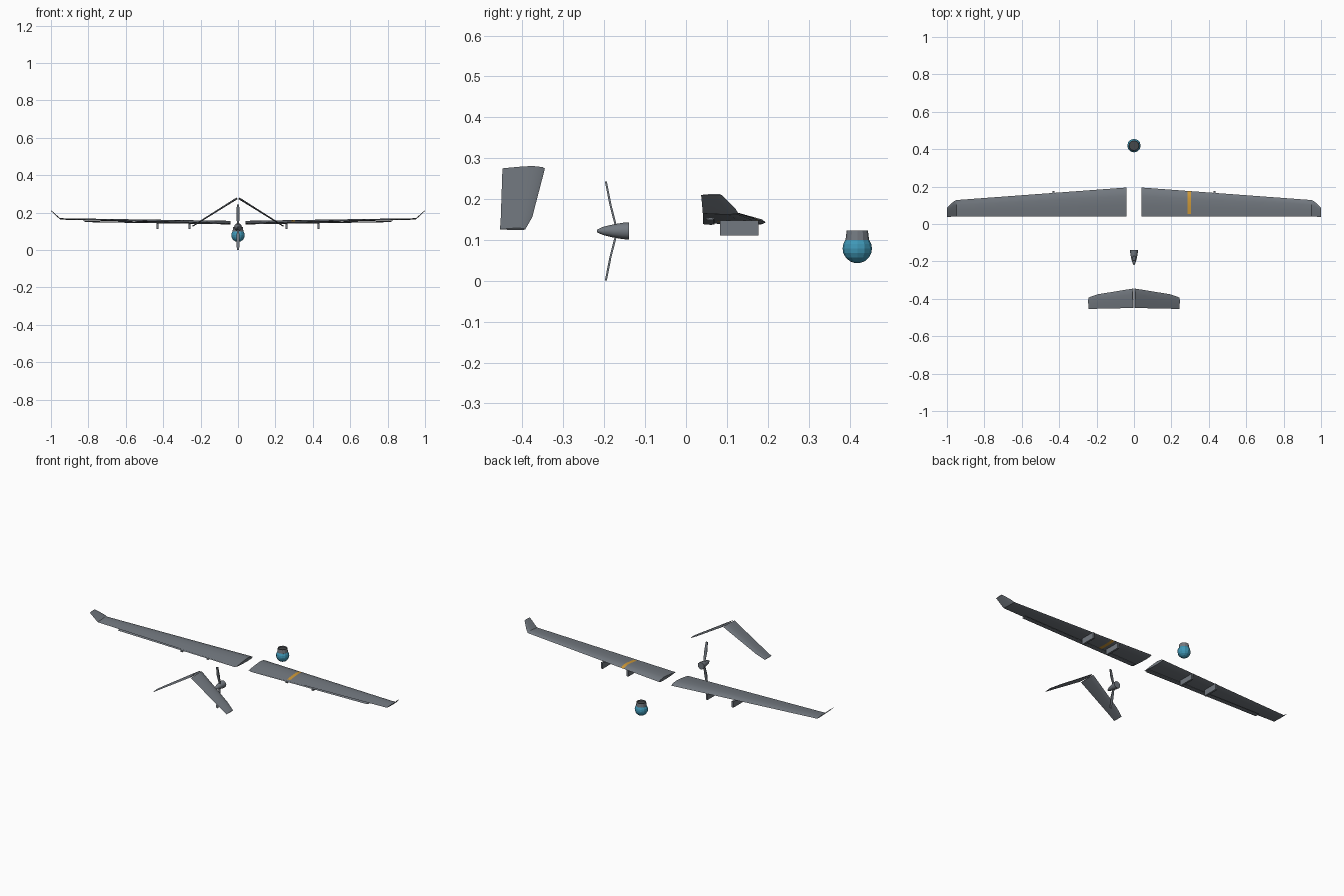
import bpy, bmesh, math
from mathutils import Matrix, Vector

if "Cube" in bpy.data.objects:
    bpy.data.objects.remove(bpy.data.objects["Cube"])


def material(name, colour):
    m = bpy.data.materials.new(name)
    m.use_nodes = True
    m.diffuse_color = (*colour, 1)
    m.node_tree.nodes["Principled BSDF"].inputs["Base Color"].default_value = (*colour, 1)
    return m


GREY = material("airframe grey", (0.17, 0.19, 0.215))
DARK = material("dark grey", (0.06, 0.065, 0.07))
BLUE = material("sensor blue", (0.05, 0.31, 0.47))
ORANGE = material("stripe orange", (0.62, 0.32, 0.04))


def finish(bm, name, mats, smooth=30):
    bmesh.ops.recalc_face_normals(bm, faces=bm.faces[:])
    mesh = bpy.data.meshes.new(name)
    bm.to_mesh(mesh)
    bm.free()
    for m in mats:
        mesh.materials.append(m)
    ob = bpy.data.objects.new(name, mesh)
    bpy.context.collection.objects.link(ob)
    if smooth:
        bpy.ops.object.select_all(action="DESELECT")
        ob.select_set(True)
        bpy.context.view_layer.objects.active = ob
        bpy.ops.object.shade_smooth_by_angle(angle=math.radians(smooth))
    return ob


def skin(bm, rings, closed_ends=True):
    """Bridge rings of points with quads."""
    loops = [[bm.verts.new(p) for p in ring] for ring in rings]
    n = len(loops[0])
    for a, b in zip(loops, loops[1:]):
        for i in range(n):
            j = (i + 1) % n
            bm.faces.new((a[i], a[j], b[j], b[i]))
    if closed_ends:
        bm.faces.new(loops[0])
        bm.faces.new(loops[-1][::-1])


# Airfoil outline: chord fraction from the leading edge, relative height
FOIL = [(0, 0), (0.06, 0.55), (0.3, 1), (0.62, 0.65), (0.9, 0.2), (1, 0),
        (0.9, -0.15), (0.62, -0.4), (0.3, -0.5), (0.06, -0.35)]


def foil_surface(stations, side, up=(0, 1)):
    """Loft the airfoil through stations of (x, z, lead y, trail y, height)."""
    bm = bmesh.new()
    skin(bm, [[(side * (x + up[0] * h * t), lead + (trail - lead) * f, z + up[1] * h * t)
               for f, h in FOIL] for x, z, lead, trail, t in stations])
    return bm


def box(name, centre, size, mat):
    bm = bmesh.new()
    bmesh.ops.create_cube(bm, size=1, matrix=Matrix.Translation(centre) @ Matrix.Diagonal((*size, 1)))
    return finish(bm, name, [mat], 0)


def lathe(name, profile, mat, centre, axis="z", sides=12, closed=True, smooth=0):
    """Revolve (radius, height) pairs about the z or y axis."""
    rings = []
    for r, h in profile:
        ring = []
        for i in range(sides):
            a = math.tau * i / sides
            u, v = r * math.cos(a), r * math.sin(a)
            p = (u, v, h) if axis == "z" else (u, h, v)
            ring.append(Vector(p) + Vector(centre))
        rings.append(ring)
    bm = bmesh.new()
    skin(bm, rings, closed)
    return finish(bm, name, [mat], smooth)


def wing_station(x):
    """Straight tapered panel between root and winglet."""
    k = (x - 0.04) / 0.91
    return (x, 0.143 + 0.022 * k, 0.195 - 0.067 * k, 0.041, 0.013 - 0.008 * k)


WINGLET = [(0.965, 0.178, 0.12, 0.04, 0.004), (1.0, 0.21, 0.087, 0.037, 0.003)]

for side, word in ((1, "left"), (-1, "right")):
    # Main wing with upturned tip, striped on the left
    bm = foil_surface([wing_station(x) for x in (0.04, 0.285, 0.305, 0.95)] + WINGLET, side)
    for f in bm.faces:
        c = f.calc_center_median()
        if 0.285 < c.x < 0.305 and c.y > 0.06:
            f.material_index = 1
    finish(bm, word + "_wing", [GREY, ORANGE])

    # Lowered flap along the trailing edge
    bm = foil_surface([(0.05, 0.139, 0.07, 0.041, 0.004),
                       (0.82, 0.151, 0.07, 0.041, 0.004)], side)
    finish(bm, word + "_flap", [GREY])

    # Underwing pylons
    for x, place in ((0.26, "inner"), (0.43, "outer")):
        box(f"{word}_{place}_pylon", (side * x, 0.13, 0.129), (0.011, 0.094, 0.036), GREY)

    # Sloping tail surface
    bm = foil_surface([(0.004, 0.275, -0.345, -0.449, 0.007),
                       (0.195, 0.156, -0.376, -0.453, 0.005),
                       (0.243, 0.126, -0.393, -0.455, 0.004)], side, up=(0.53, 0.85))
    finish(bm, word + "_tail", [GREY])

# Propeller hub, tapering to the tail end
HUB = Vector((0, 0, 0.122))
lathe("propeller_hub", [(0.003, -0.218), (0.01, -0.203), (0.016, -0.178), (0.02, -0.155),
                        (0.021, -0.14)], GREY, HUB, axis="y", smooth=30)

# Two swept propeller blades
for s, word in ((1, "upper"), (-1, "lower")):
    bm = bmesh.new()
    rings = []
    for y, z, w in ((-0.171, 0.01, 0.005), (-0.185, 0.065, 0.009), (-0.196, 0.121, 0.006)):
        rings.append([HUB + Vector((a * w, y + b * 0.002 + a * b * 0.0005, s * z))
                      for a, b in ((-1, -1), (1, -1), (1, 1), (-1, 1))])
    skin(bm, rings)
    finish(bm, word + "_blade", [GREY], 0)

# Sensor ball with its mounting collar
BALL = (0, 0.419, 0.079)
lathe("sensor_ball", [(0.036 * math.cos(math.radians(a)), 0.036 * math.sin(math.radians(a)))
                      for a in (-80, -60, -38, -18, 0, 18, 36)], BLUE, BALL)
lathe("sensor_collar", [(0.029, 0.02), (0.026, 0.044)], GREY, BALL, closed=False)
lathe("collar_recess", [(0.0265, 0.036), (0.004, 0.03)], DARK, BALL)
